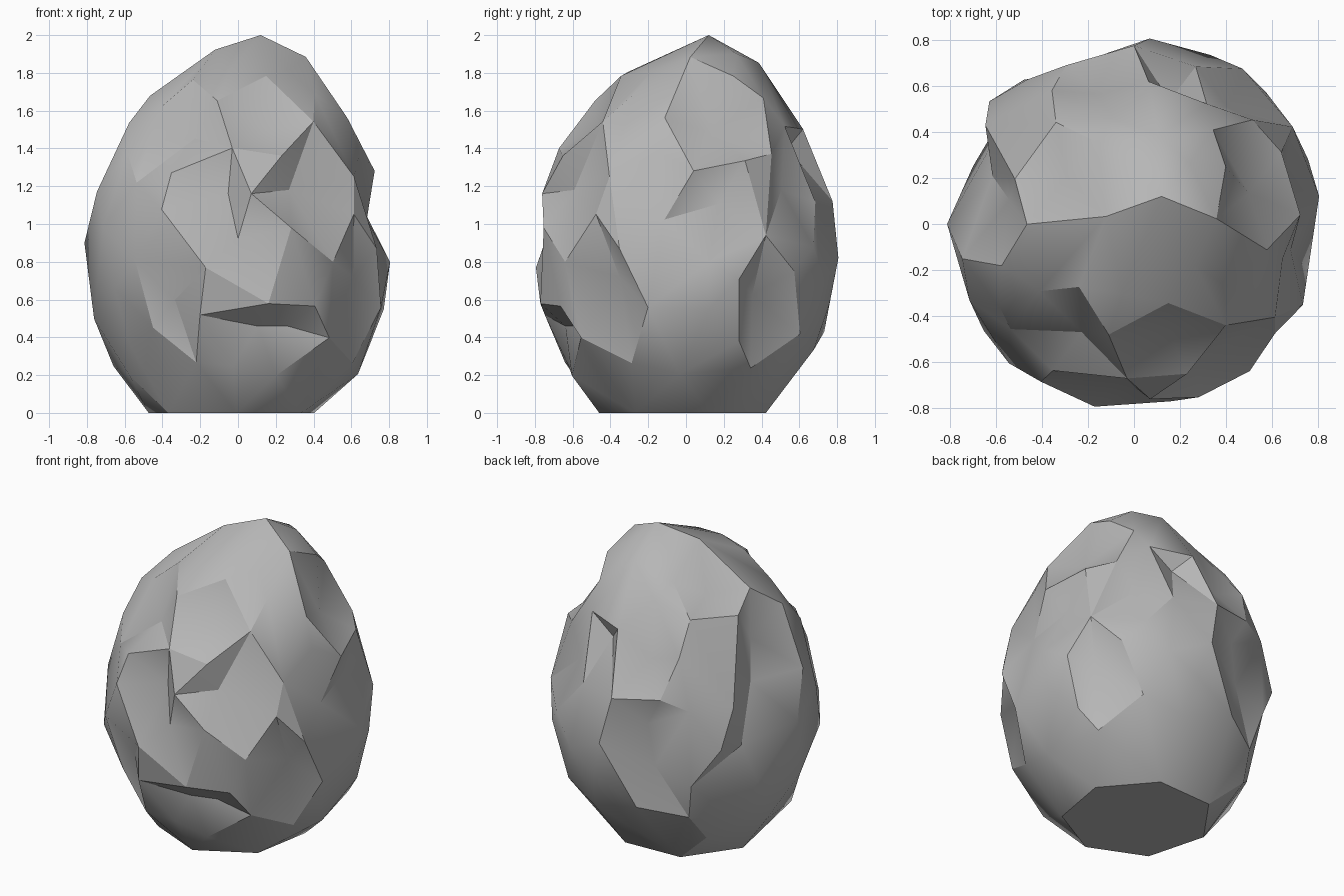
import bpy, bmesh, math, random
from mathutils import Vector

random.seed(7)
cube = bpy.data.objects.get("Cube")
if cube:
    bpy.data.objects.remove(cube, do_unlink=True)


def egg_radius(z):
    """Radius of the egg-shaped outline at a height."""
    if z < 0.85:
        return 0.81 * (1 - (0.85 - z) ** 2) ** 0.45
    t = min((z - 0.85) / 1.15, 1)
    return 0.81 * (1 - t ** 1.75) ** 0.6


def on_side(side, u, z):
    """Point on the egg, given its sideways offset and height on one side."""
    r = egg_radius(z)
    u = max(-r, min(r, u))
    d = math.sqrt(max(r * r - u * u, 0))
    return {"front": Vector((u, -d, z)), "back": Vector((u, d, z)),
            "left": Vector((d, u, z)), "right": Vector((-d, u, z))}[side]


# Chipped hollows and the raised corners between them
hollows = {
    "front": [(-.38, .57), (.12, .42), (.3, .42), (0, .92), (.31, 1.2),
              (.17, 1.55), (-.06, 1.18), (-.27, 1.5)],
    "left": [(-.4, .7), (.4, .6), (-.13, 1.03), (.2, 1.12), (.15, 1.53),
             (.58, 1.2)],
    "back": [(-.22, .97), (-.27, .68), (-.17, 1.38), (.18, 1.44)],
    "right": [(.24, 1.2), (.37, .8), (.12, 1.45), (.2, 1.74)],
}
corners = {
    "front": [(-.54, .8), (-.65, .66), (-.2, .52), (-.22, .27), (-.57, .2),
              (.48, .4), (.2, .2), (.5, .8), (.16, .58), (.07, 1.16),
              (-.17, .77), (.23, 1.36), (.39, 1.54), (.61, 1.25),
              (.28, .98), (.28, 1.88), (.1, 1.78), (-.03, 1.4),
              (-.35, 1.27), (-.13, 1.65), (-.28, 1.76), (-.58, 1.37)],
    "left": [(.04, 1.28), (.45, 1.37), (.2, 1.78), (.42, .94), (-.35, .87),
             (-.2, .56), (.12, .8), (.12, .55), (.28, .71), (.57, .75),
             (.34, .24), (.28, .38), (-.12, 1.56), (.6, .42)],
    "back": [(-.46, 1.1), (.06, 1.5), (-.35, 1.6), (.33, .7), (-.15, .43),
             (0, 1.12)],
    "right": [(-.15, 1.17), (0, .9), (-.1, .5), (.1, .25)],
}

points = []   # position on the egg, inward push


def add_group(group, push):
    for side, spots in group.items():
        for u, z in spots:
            points.append((on_side(side, u, z), push))


add_group(hollows, 0.1)
add_group(corners, -0.005)

# Flat foot and peak
for i in range(7):
    a = math.tau * (i + 0.3) / 7
    points.append((Vector((0.45 * math.cos(a) - .03, 0.46 * math.sin(a), 0)), 0))
points.append((Vector((0, 0, 2)), 0))

# Uneven stone facets filling the remaining surface
count = 150
for i in range(count):
    z = 0.2 + 1.74 * (i + 0.5) / count
    a = i * math.pi * (3 - math.sqrt(5)) + random.uniform(-.15, .15)
    r = egg_radius(z)
    p = Vector((r * math.cos(a), r * math.sin(a), z))
    if all((p - q).length > 0.18 for q, push in points):
        points.append((p, random.choice((-.015, 0, 0, .01, .035))))

# Skin the points, then push the hollows in
bm = bmesh.new()
pushes = {}
for p, push in points:
    pushes[bm.verts.new(p)] = push
bmesh.ops.convex_hull(bm, input=bm.verts[:])
bmesh.ops.delete(bm, geom=[v for v in bm.verts if not v.link_faces],
                 context='VERTS')
for v in bm.verts:
    inward = Vector((-v.co.x, -v.co.y, (0.95 - v.co.z) * 0.6)).normalized()
    lean = 0.12 * (max(0, v.co.z - 1.4) / 0.6) ** 2
    v.co += inward * pushes[v] + Vector((lean, lean, 0))

foot = [f for f in bm.faces if all(v.co.z < 0.001 for v in f.verts)]
bmesh.ops.dissolve_faces(bm, faces=foot)
bmesh.ops.recalc_face_normals(bm, faces=bm.faces[:])

mesh = bpy.data.meshes.new("stone_egg")
bm.to_mesh(mesh)
bm.free()
stone = bpy.data.objects.new("stone_egg", mesh)
bpy.context.collection.objects.link(stone)

# Plain grey stone
mat = bpy.data.materials.new("grey_stone")
mat.use_nodes = True
grey = (0.47, 0.47, 0.47, 1)
mat.diffuse_color = grey
mat.node_tree.nodes["Principled BSDF"].inputs["Base Color"].default_value = grey
mesh.materials.append(mat)

bpy.ops.object.select_all(action='DESELECT')
stone.select_set(True)
bpy.context.view_layer.objects.active = stone
bpy.ops.object.shade_smooth_by_angle(angle=math.radians(30))
